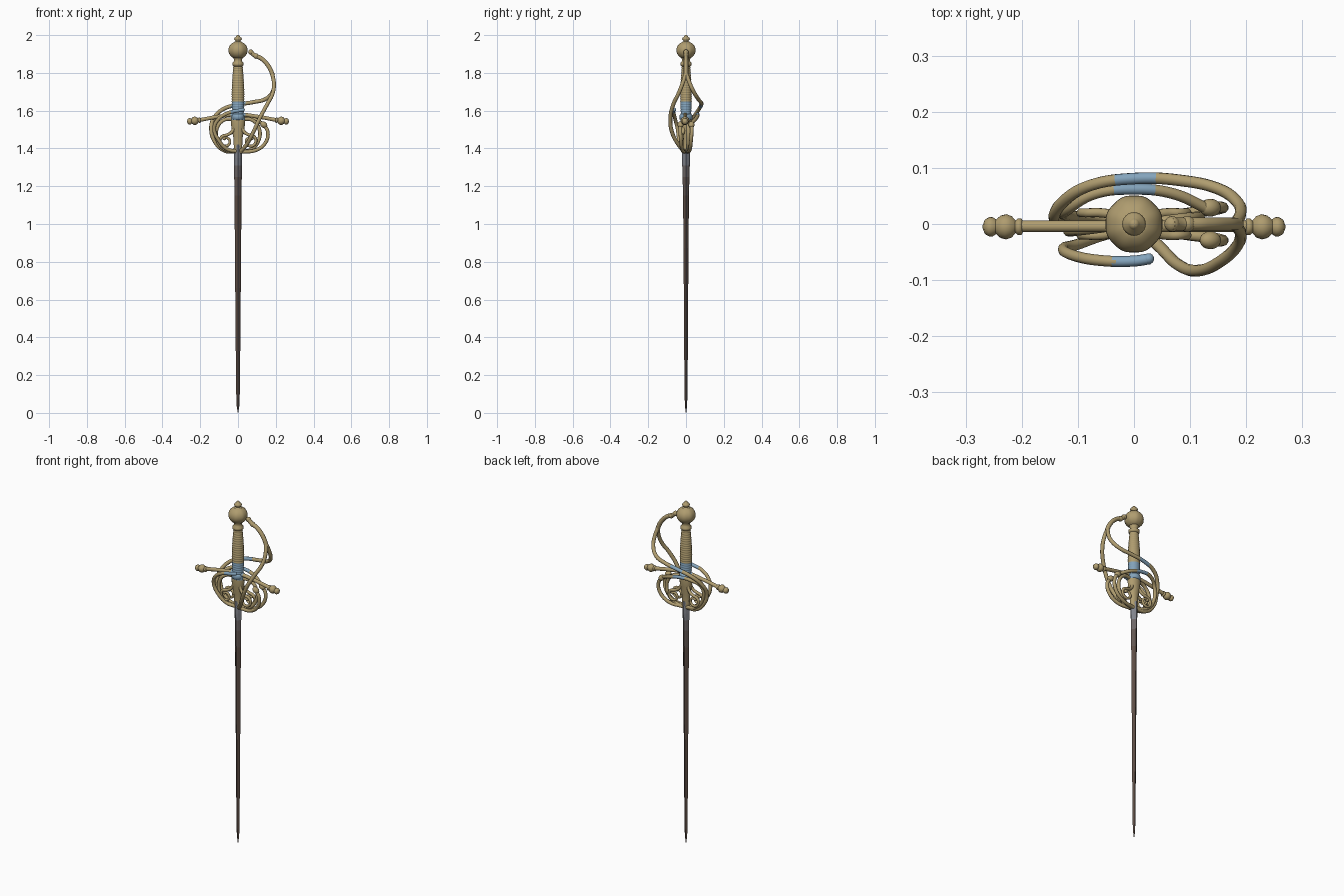
import bpy, bmesh, math
from mathutils import Vector

if "Cube" in bpy.data.objects:
    bpy.data.objects.remove(bpy.data.objects["Cube"])


def mat(name, rgb):
    m = bpy.data.materials.new(name)
    m.diffuse_color = (*rgb, 1)
    m.use_nodes = True
    m.node_tree.nodes["Principled BSDF"].inputs["Base Color"].default_value = m.diffuse_color
    return m


BRASS = mat("brass", (0.43, 0.335, 0.16))
BLUE = mat("blued", (0.23, 0.37, 0.50))
STEELS = [mat("steel_%d" % i, c) for i, c in enumerate([
    (0.11, 0.075, 0.06), (0.125, 0.095, 0.085), (0.16, 0.14, 0.14), (0.22, 0.23, 0.26)])]


def finish(name, me):
    """Link a mesh, shade it smooth, tint the central zone of the hilt blue."""
    me.materials.clear()
    me.materials.append(BRASS)
    me.materials.append(BLUE)
    for p in me.polygons:
        p.use_smooth = True
        c = p.center
        p.material_index = 1 if abs(c.x) < 0.036 and 1.53 < c.z < 1.65 else 0
    me.set_sharp_from_angle(angle=math.radians(60))
    ob = bpy.data.objects.new(name, me)
    bpy.context.collection.objects.link(ob)
    return ob


def tube(name, pts, r=0.0098, taper=None):
    """Round bar through the given points."""
    cu = bpy.data.curves.new(name + "_path", 'CURVE')
    cu.dimensions = '3D'
    cu.bevel_depth = r
    cu.bevel_resolution = 3
    cu.resolution_u = 8
    cu.use_fill_caps = True
    sp = cu.splines.new('BEZIER')
    sp.bezier_points.add(len(pts) - 1)
    for i, (b, p) in enumerate(zip(sp.bezier_points, pts)):
        b.co = p
        b.handle_left_type = b.handle_right_type = 'AUTO'
        b.radius = 1 + (taper - 1) * i / (len(pts) - 1) if taper else 1
    tmp = bpy.data.objects.new(name + "_tmp", cu)
    bpy.context.collection.objects.link(tmp)
    dg = bpy.context.evaluated_depsgraph_get()
    me = bpy.data.meshes.new_from_object(tmp.evaluated_get(dg))
    bpy.data.objects.remove(tmp)
    return finish(name, me)


def lathe(name, prof, n=24, axis=(0, 0, 1), at=(0, 0, 0), lobes=0, depth=0.0, flat=1.0):
    """Turn a (radius, height) profile about an axis, optionally lobed or flattened."""
    bm = bmesh.new()
    q = Vector((0, 0, 1)).rotation_difference(Vector(axis))
    rings = []
    for r, h in prof:
        ring = []
        for i in range(n):
            a = math.tau * i / n
            k = r * (1 - depth * (0.5 + 0.5 * math.cos(lobes * a)))
            ring.append(bm.verts.new(q @ Vector((k * math.cos(a), k * math.sin(a) * flat, h)) + Vector(at)))
        rings.append(ring)
    for a, b in zip(rings, rings[1:]):
        for i in range(n):
            j = (i + 1) % n
            bm.faces.new((a[i], a[j], b[j], b[i]))
    bm.faces.new(rings[0][::-1])
    bm.faces.new(rings[-1])
    me = bpy.data.meshes.new(name)
    bm.to_mesh(me)
    bm.free()
    return finish(name, me)


def ball(name, at, r, axis=(0, 0, 1), stretch=1.0):
    prof = [(r * max(math.sin(math.pi * i / 10), 0.02), -r * stretch * math.cos(math.pi * i / 10))
            for i in range(11)]
    return lathe(name, prof, 16, axis=axis, at=at)


# blade: tapering diamond section, darker towards the tip
bm = bmesh.new()
stations = [(0.0, .001, .001), (.04, .0075, .006), (.12, .010, .008), (.5, .0135, .011), (.9, .0165, .013),
            (1.15, .019, .016), (1.25, .020, .018), (1.31, .021, .020), (1.35, .022, .022), (1.42, .022, .020)]
rows = []
for z, w, t in stations:
    sec = [(w, 0), (w * .45, t * .72), (0, t), (-w * .45, t * .72),
           (-w, 0), (-w * .45, -t * .72), (0, -t), (w * .45, -t * .72)]
    rows.append([bm.verts.new((x, y, z)) for x, y in sec])
for k, (a, b) in enumerate(zip(rows, rows[1:])):
    for i in range(8):
        f = bm.faces.new((a[i], a[(i + 1) % 8], b[(i + 1) % 8], b[i]))
        f.material_index = max(0, min(3, k - 4))
bm.faces.new(rows[0][::-1])
bm.faces.new(rows[-1])
me = bpy.data.meshes.new("blade")
bm.to_mesh(me)
bm.free()
for m in STEELS:
    me.materials.append(m)
bpy.context.collection.objects.link(bpy.data.objects.new("blade", me))

# pommel with faintly lobed globe, neck and finial button
globe = [(.052 * math.sin(t), 1.92 - .047 * math.cos(t)) for t in [math.pi * (.12 + .76 * i / 14) for i in range(15)]]
lathe("pommel", globe, 48, lobes=8, depth=.025)
lathe("pommel_neck", [(.024, 1.835), (.030, 1.842), (.030, 1.852), (.022, 1.86), (.022, 1.872), (.028, 1.885)])
lathe("pommel_finial", [(.022, 1.955), (.021, 1.963), (.013, 1.967), (.013, 1.970), (.019, 1.974),
                        (.021, 1.980), (.018, 1.986), (.011, 1.991), (.009, 1.995), (.006, 1.999), (.002, 2.0)])

# wire-wrapped grip
N = 88
grip = []
for i in range(N + 1):
    u = i / N
    grip.append((.029 + .006 * math.sin(math.pi * min(1, u * 1.05)) - .004 * u
                 + .0012 * math.cos(i * math.pi / 2), 1.56 + .28 * u))
lathe("grip", grip, 24, flat=.9)
lathe("grip_ferrule", [(.026, 1.55), (.034, 1.555), (.034, 1.575), (.029, 1.582)])

# ricasso block under the cross
lathe("ricasso_block", [(.018, 1.375), (.024, 1.38), (.022, 1.41), (.025, 1.46), (.035, 1.51),
                        (.038, 1.55), (.034, 1.58)], 16, flat=.75)

# cross guard with knobbed ends
tube("cross_guard", [(-.21, -.004, 1.549), (-.1, -.004, 1.569), (0, -.004, 1.580),
                     (.1, -.004, 1.569), (.21, -.004, 1.549)], .0105)
knob = [(.010, 0), (.015, .003), (.015, .009), (.011, .013), (.019, .020), (.0225, .030), (.020, .040),
        (.013, .048), (.017, .054), (.0175, .060), (.013, .068), (.003, .072)]
for s, n in ((-1, "left"), (1, "right")):
    lathe("cross_knob_" + n, knob, 20, axis=(s, 0, -.12), at=(s * .198, -.005, 1.550))

# knuckle bow and its front and back branches
tube("knuckle_bow", [(.065, 0, 1.915), (.085, 0, 1.895), (.125, 0, 1.875), (.165, 0, 1.83),
                     (.185, 0, 1.785)], .012)
ball("bow_tip", (.068, 0, 1.910), .014)
ball("bow_collar", (.095, 0, 1.889), .0145)
tube("front_branch", [(.180, 0, 1.80), (.190, -.018, 1.745), (.183, -.040, 1.69), (.155, -.066, 1.635),
                      (.115, -.083, 1.56), (.078, -.072, 1.48), (.045, -.04, 1.42), (.015, -.012, 1.385)], .0105)
tube("back_branch", [(.180, 0, 1.80), (.190, .020, 1.745), (.185, .038, 1.705), (.152, .062, 1.665),
                     (.08, .078, 1.645), (0, .081, 1.632), (-.08, .068, 1.607), (-.128, .038, 1.56),
                     (-.142, .012, 1.505), (-.125, .008, 1.44), (-.07, .008, 1.388), (-.01, .005, 1.383)], .0105)

# side rings around the hand
tube("back_ring", [(.135, .025, 1.53), (.07, .054, 1.56), (0, .062, 1.578), (-.07, .054, 1.575),
                   (-.118, .026, 1.54), (-.122, .016, 1.47), (-.07, .012, 1.40), (-.01, .008, 1.385)])
tube("front_ring", [(.028, -.062, 1.605), (0, -.066, 1.6), (-.06, -.065, 1.585), (-.108, -.056, 1.55),
                    (-.126, -.045, 1.505), (-.1, -.036, 1.44), (-.055, -.02, 1.395), (-.01, -.008, 1.385)])
ball("front_ring_tip", (.026, -.062, 1.605), .0098)

# free lower arms on the right, ending in knobs
for s, n in ((-1, "front"), (1, "back")):
    tube("lower_arm_" + n, [(.135, s * .030, 1.528), (.157, s * .03, 1.49), (.148, s * .026, 1.435),
                            (.10, s * .02, 1.393), (.01, s * .007, 1.382)])
    ball("arm_knob_" + n, (.136, s * .029, 1.526), .016, (1, 0, -.8), 1.3)

# finger loops below the cross and scrolls inside them
for s, n in ((-1, "left"), (1, "right")):
    tube("finger_loop_" + n, [(s * .02, 0, 1.555), (s * .075, s * .008, 1.55), (s * .112, s * .012, 1.505),
                              (s * .108, s * .012, 1.44), (s * .07, s * .008, 1.395), (s * .01, 0, 1.383)])
    for t, m in ((-1, "front"), (1, "back")):
        spiral = [(s * .015, t * .008, 1.53), (s * .035, t * .016, 1.485)]
        for i in range(9):
            a = math.radians(100 - 50 * i)
            r = .034 - .0022 * i
            spiral.append((s * (.065 + r * math.cos(a)), t * .02, 1.438 + r * math.sin(a)))
        tube("scroll_%s_%s" % (n, m), spiral, .0088, taper=.75)
        ball("scroll_eye_%s_%s" % (n, m), spiral[-1], .009)
